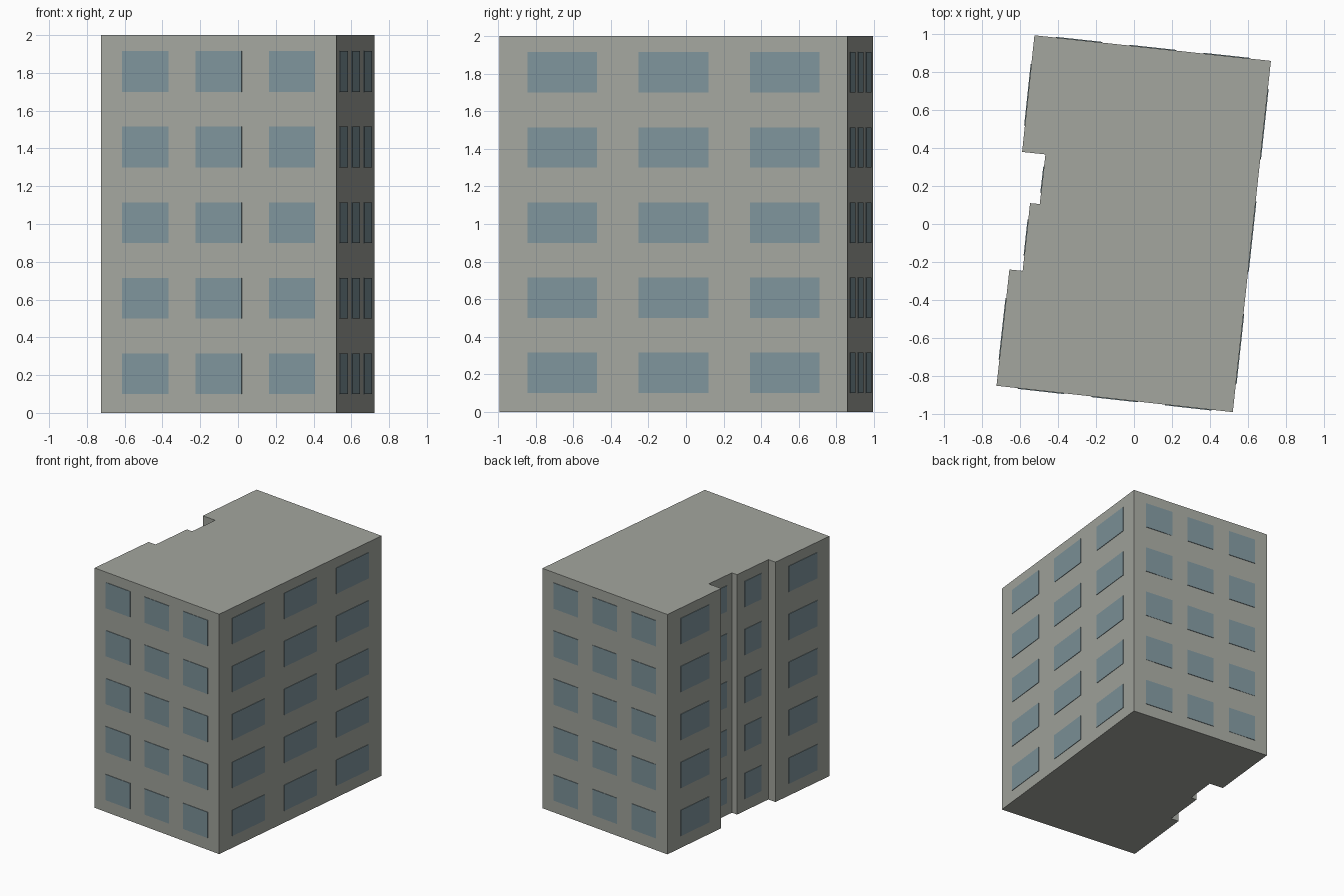
import bpy, bmesh
from mathutils import Vector

HEIGHT = 2.0
FLOORS = 5
FLOOR_H = HEIGHT / FLOORS
SILL, HEAD = 0.1, 0.315      # window bottom and top within a floor
PLATE = 0.004                # glass plate thickness

old = bpy.data.objects.get("Cube")
if old:
    bpy.data.objects.remove(old, do_unlink=True)


def material(name, rgb):
    mat = bpy.data.materials.new(name)
    mat.use_nodes = True
    mat.diffuse_color = (*rgb, 1)
    mat.node_tree.nodes["Principled BSDF"].inputs["Base Color"].default_value = (*rgb, 1)
    return mat


def make_object(name, bm, mat):
    bmesh.ops.recalc_face_normals(bm, faces=bm.faces)
    mesh = bpy.data.meshes.new(name)
    bm.to_mesh(mesh)
    bm.free()
    mesh.materials.append(mat)
    obj = bpy.data.objects.new(name, mesh)
    bpy.context.collection.objects.link(obj)
    return obj


def prism(bm, points, offset):
    """Add a closed solid by extruding a polygon along an offset."""
    face = bm.faces.new([bm.verts.new(p) for p in points])
    top = bmesh.ops.extrude_face_region(bm, geom=[face], use_keep_orig=True)["geom"]
    bmesh.ops.translate(bm, vec=offset, verts=[g for g in top if isinstance(g, bmesh.types.BMVert)])


concrete = material("warm grey concrete", (0.37, 0.383, 0.346))
glass = material("blue grey glass", (0.21, 0.298, 0.33))

# Footprint, anticlockwise from the front left-hand corner as seen
footprint = [Vector((x, y, 0)) for x, y in (
    (-0.725, -0.853), (0.521, -0.992), (0.722, 0.86), (-0.525, 0.995),
    (-0.59, 0.38), (-0.467, 0.367), (-0.497, 0.105), (-0.548, 0.11),
    (-0.587, -0.247), (-0.657, -0.24))]

# Building block with the stepped recess on one side
body = bmesh.new()
prism(body, footprint, Vector((0, 0, HEIGHT)))
make_object("building_block", body, concrete)

# Window layouts: centres and width as fractions of the wall length
END = ((0.188, 0.5, 0.812), 0.196)
LONG = ((0.18, 0.5, 0.82), 0.2)
SINGLE = ((0.51,), 0.53)
walls = {
    "front_windows": (0, END), "left_windows": (1, LONG), "back_windows": (2, END),
    "rear_wing_windows": (3, SINGLE), "deep_recess_windows": (5, SINGLE),
    "shallow_recess_windows": (7, SINGLE), "front_wing_windows": (9, SINGLE)}

# Glass plates in a grid on each wall
for name, (i, (centres, width)) in walls.items():
    a, b = footprint[i], footprint[(i + 1) % len(footprint)]
    along = b - a
    outward = Vector((along.y, -along.x, 0)).normalized() * PLATE
    bm = bmesh.new()
    for floor in range(FLOORS):
        low = Vector((0, 0, floor * FLOOR_H + SILL))
        high = Vector((0, 0, floor * FLOOR_H + HEAD))
        for c in centres:
            p = a + along * (c - width / 2)
            q = a + along * (c + width / 2)
            prism(bm, [p + low, q + low, q + high, p + high], outward)
    make_object(name, bm, glass)
